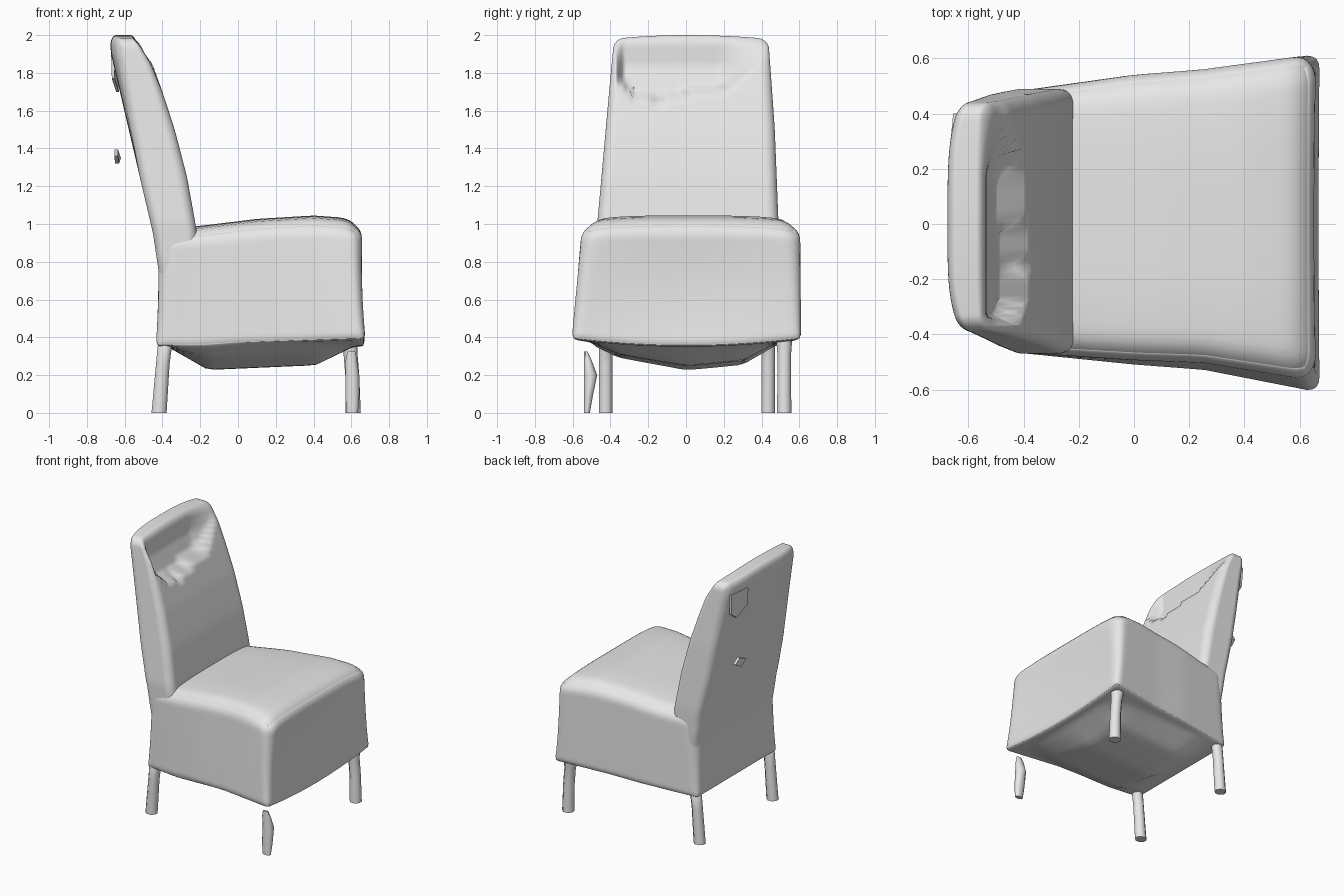
import bpy, bmesh, math
from mathutils import Vector

old = bpy.data.objects.get("Cube")
if old:
    bpy.data.objects.remove(old)

GREY = (0.8, 0.8, 0.8, 1)
fabric = bpy.data.materials.new("light_grey")
fabric.use_nodes = True
fabric.diffuse_color = GREY
fabric.node_tree.nodes["Principled BSDF"].inputs["Base Color"].default_value = GREY


def finish(name, bm, angle=60):
    bmesh.ops.recalc_face_normals(bm, faces=bm.faces)
    mesh = bpy.data.meshes.new(name)
    bm.to_mesh(mesh)
    bm.free()
    obj = bpy.data.objects.new(name, mesh)
    bpy.context.collection.objects.link(obj)
    mesh.materials.append(fabric)
    bpy.ops.object.select_all(action="DESELECT")
    obj.select_set(True)
    bpy.context.view_layer.objects.active = obj
    bpy.ops.object.shade_smooth_by_angle(angle=math.radians(angle))


def lerp(t, table):
    """Piecewise linear lookup in (position, value) pairs."""
    if t <= table[0][0]:
        return table[0][1]
    for (a, p), (b, q) in zip(table, table[1:]):
        if t <= b:
            return p + (q - p) * (t - a) / (b - a)
    return table[-1][1]


def clamp(t):
    return max(0, min(1, t))


def soft_box(name, half, low_radius, top_radius, cuts, warp):
    """Rounded box whose unit coordinates are bent into shape by warp."""
    bm = bmesh.new()
    bmesh.ops.create_cube(bm, size=2)
    bmesh.ops.subdivide_edges(bm, edges=bm.edges, cuts=cuts, use_grid_fill=True)
    for v in bm.verts:
        r = lerp(v.co.z, [(-1, low_radius), (1, top_radius)])
        p = Vector([math.sin(c * math.pi / 2) * h for c, h in zip(v.co, half)])
        core = Vector([max(r - h, min(h - r, c)) for c, h in zip(p, half)])
        p = core + r * (p - core).normalized()
        v.co = warp(*[max(-1, min(1, c / h)) for c, h in zip(p, half)])
    finish(name, bm)


# Skirted seat: wider at the front, domed on top, sagging underneath
LEFT = [(-0.42, 0.48), (0, 0.54), (0.25, 0.56), (0.62, 0.61)]
RIGHT = [(-0.42, 0.465), (0, 0.51), (0.25, 0.53), (0.62, 0.605)]
TOP = [(-0.42, 0.975), (-0.2, 0.99), (0.1, 1.027), (0.4, 1.045), (0.54, 1.035), (0.66, 1.01)]
SAG_X = [(-0.36, 0), (-0.15, 0.125), (0.4, 0.1), (0.6, 0)]
SAG_Y = [(-0.5, 0), (-0.36, 0.5), (-0.1, 0.85), (0, 1), (0.3, 0.8), (0.48, 0)]


def seat_shape(u, v, w):
    x = 0.12 + 0.54 * u
    t = (w + 1) / 2
    y = v * (lerp(x, LEFT) if v > 0 else lerp(x, RIGHT) - 0.05 * t * (u + 1) / 2)
    top = lerp(x, TOP) - 0.03 * v ** 4
    low = 0.35 + 0.02 * (u + 1) * v * v - lerp(x, SAG_X) * lerp(y, SAG_Y)
    # Flare at the hem and a slight pinch halfway up the front
    x += 0.015 * u * (1 - t) ** 3
    x -= 0.02 * max(u, 0) ** 4 * (1 - v * v) * math.sin(math.pi * t)
    return x, y, low + (top - low) * t


soft_box("seat", (0.54, 0.56, 0.33), 0.03, 0.1, 30, seat_shape)

# Reclined back, with a hollow in the upper front above a ragged fold
REAR = [(0.5, -0.40), (0.75, -0.42), (0.95, -0.45), (1.9, -0.672), (2, -0.68)]
FRONT = [(0.9, -0.21), (1.0, -0.225), (1.25, -0.27), (1.5, -0.335),
         (1.7, -0.40), (1.84, -0.45), (2.0, -0.535)]
FOLD = [(-0.34, 1.74), (-0.28, 1.68), (-0.15, 1.65), (0.05, 1.70), (0.22, 1.72), (0.4, 1.88)]


def back_shape(u, v, w):
    z = 1.25 + 0.75 * w
    left = lerp(z, [(0.5, 0.46), (0.8, 0.485), (1.0, 0.49), (1.5, 0.47), (2, 0.435)])
    right = lerp(z, [(0.5, 0.44), (0.8, 0.465), (1.0, 0.47), (1.5, 0.425), (2, 0.38)])
    y = v * (left if v > 0 else right)
    rear = lerp(z, REAR) + 0.05 * abs(v) ** 4 * max(w, 0)
    x = rear + (lerp(z, FRONT) - rear) * (u + 1) / 2
    if u > 0.5:
        hollow = clamp((z - lerp(y, FOLD)) / 0.015) * clamp((2 - z) / 0.16)
        x -= 0.085 * hollow * clamp((y + 0.37) / 0.04) * clamp((0.43 - y) / 0.25)
    return x, y, z - 0.02 * v * v * max(w, 0) ** 8


soft_box("backrest", (0.12, 0.47, 0.75), 0.055, 0.06, 56, back_shape)


# Legs: eight-sided tubes through (x, y, z, half width in x, half width in y)
def tube(name, rings):
    bm = bmesh.new()
    loops = []
    for x, y, z, rx, ry in rings:
        ring = []
        for i in range(8):
            a = math.pi * (i + 0.5) / 4
            ring.append(bm.verts.new((x + rx * math.cos(a) * 1.08, y + ry * math.sin(a) * 1.08, z)))
        loops.append(ring)
    for a, b in zip(loops, loops[1:]):
        for i in range(8):
            j = (i + 1) % 8
            bm.faces.new((a[i], a[j], b[j], b[i]))
    bm.faces.new(loops[0])
    bm.faces.new(loops[-1])
    finish(name, bm)


for side, y in (("left", 0.435), ("right", -0.425)):
    tube("rear_leg_" + side, [(-0.418, y, 0, 0.04, 0.036), (-0.398, y, 0.26, 0.036, 0.036),
                              (-0.388, y, 0.35, 0.038, 0.036), (-0.36, y * 0.96, 0.4, 0.03, 0.03)])
tube("front_leg_left", [(0.61, 0.52, 0, 0.04, 0.038), (0.605, 0.52, 0.2, 0.037, 0.036),
                        (0.595, 0.52, 0.32, 0.037, 0.037), (0.585, 0.52, 0.42, 0.05, 0.045)])
# Broken front leg, a loose splinter
tube("front_leg_right", [(0.605, -0.525, 0, 0.03, 0.016), (0.605, -0.517, 0.09, 0.037, 0.024),
                         (0.605, -0.505, 0.2, 0.037, 0.035), (0.6, -0.52, 0.28, 0.03, 0.02),
                         (0.6, -0.53, 0.325, 0.02, 0.009)])


# Loose scraps of cover behind the back
def scrap(name, outline, thick):
    bm = bmesh.new()
    face = bm.faces.new([bm.verts.new(p) for p in outline])
    grown = bmesh.ops.extrude_face_region(bm, geom=[face])["geom"]
    for v in grown:
        if isinstance(v, bmesh.types.BMVert):
            v.co.x += thick
    finish(name, bm, 30)


scrap("rear_flap", [(-0.672, 0.22, 1.9), (-0.668, 0.23, 1.77), (-0.645, 0.32, 1.70),
                    (-0.65, 0.39, 1.75), (-0.655, 0.40, 1.9)], 0.015)
scrap("loose_chip", [(-0.655, 0.22, 1.36), (-0.65, 0.28, 1.32), (-0.64, 0.33, 1.35),
                     (-0.655, 0.30, 1.395)], 0.02)
